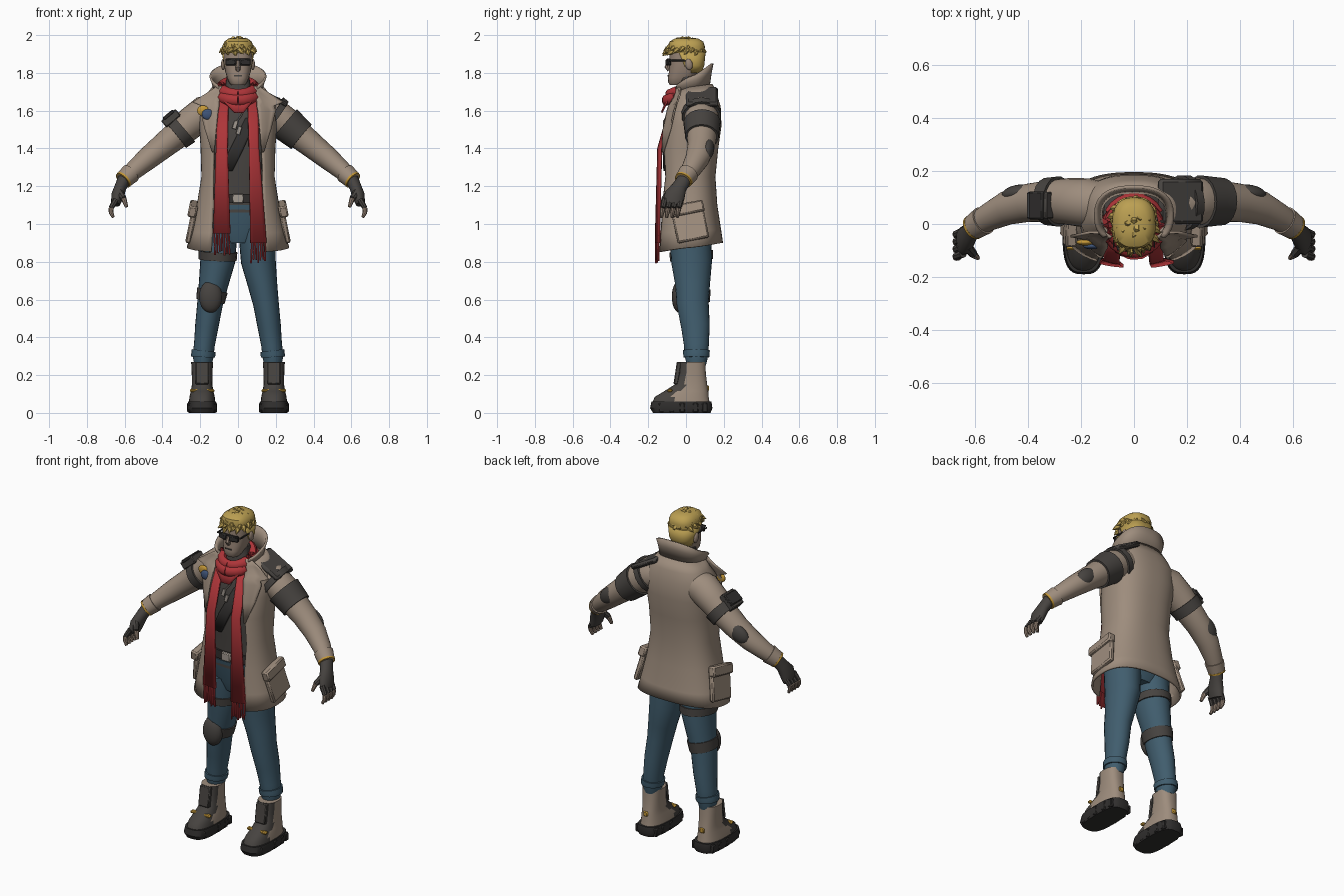
import bpy, bmesh, math, random
from mathutils import Vector, Matrix, Euler

random.seed(4)
cube = bpy.data.objects.get("Cube")
if cube:
    bpy.data.objects.remove(cube, do_unlink=True)

COLOURS = {
    "tan cloth": (.34, .265, .205), "denim": (.052, .11, .155), "red wool": (.42, .035, .04),
    "dark grey": (.062, .056, .051), "blond": (.50, .35, .085), "skin": (.30, .225, .175),
    "gold": (.55, .31, .04), "black rubber": (.03, .028, .027), "blue patch": (.05, .09, .19),
    "pale metal": (.36, .32, .28)}
MATS = {}
for label, rgb in COLOURS.items():
    m = bpy.data.materials.new(label)
    m.use_nodes = True
    m.diffuse_color = (*rgb, 1)
    m.node_tree.nodes["Principled BSDF"].inputs["Base Color"].default_value = (*rgb, 1)
    MATS[label] = m


def finish(name, bm, mat, thick=0, bevel=0, accent=None, rule=None):
    bmesh.ops.recalc_face_normals(bm, faces=bm.faces)
    mesh = bpy.data.meshes.new(name)
    if rule:
        for f in bm.faces:
            f.material_index = int(rule(f.calc_center_median()))
    bm.to_mesh(mesh)
    bm.free()
    ob = bpy.data.objects.new(name, mesh)
    bpy.context.collection.objects.link(ob)
    for label in filter(None, (mat, accent)):
        mesh.materials.append(MATS[label])
    if thick:
        mod = ob.modifiers.new("thickness", "SOLIDIFY")
        mod.thickness, mod.offset = thick, 0
    if bevel:
        ob.modifiers.new("bevel", "BEVEL").width = bevel
    bpy.ops.object.select_all(action="DESELECT")
    ob.select_set(True)
    bpy.context.view_layer.objects.active = ob
    bpy.ops.object.shade_smooth_by_angle(angle=math.radians(40))
    return ob


def skin(bm, rings, closed, cap):
    rings = [[bm.verts.new(p) for p in ring] for ring in rings]
    for a, b in zip(rings, rings[1:]):
        n = len(a)
        for i in range(n if closed else n - 1):
            j = (i + 1) % n
            bm.faces.new((a[i], a[j], b[j], b[i]))
    if cap:
        bm.faces.new(rings[0])
        bm.faces.new(rings[-1])


def loft(name, rows, mat, cx=0, power=.8, n=36, thick=0, **kw):
    """Stack rows of (z, half width, front y, back y, front gap, rise at back)."""
    is_open = len(rows[0]) > 4
    rings = []
    for z, hw, yf, yb, *rest in rows:
        gap, rise = rest or (0, 0)
        start = math.asin((gap / hw) ** (1 / power))
        ring = []
        for i in range(n):
            t = start + (math.tau - 2 * start) * i / (n - 1 if is_open else n)
            s, c = math.sin(t), math.cos(t)
            x = math.copysign(abs(s) ** power, s) * hw
            y = (yf + yb) / 2 - math.copysign(abs(c) ** power, c) * (yb - yf) / 2
            ring.append((cx + x, y, z + rise * (1 - c) / 2))
        rings.append(ring)
    bm = bmesh.new()
    skin(bm, rings, not is_open, not is_open)
    return finish(name, bm, mat, thick, **kw)


def tube(name, pts, mat, sides=18, **kw):
    """Sweep ellipses along points of (x, y, z, radius, second radius)."""
    rings = []
    for i, p in enumerate(pts):
        a, b = pts[max(i - 1, 0)], pts[min(i + 1, len(pts) - 1)]
        t = (Vector(b[:3]) - Vector(a[:3])).normalized()
        ref = Vector((0, 0, 1)) if abs(t.y) > .9 else Vector((0, 1, 0))
        u = t.cross(ref).normalized()
        v = u.cross(t)
        angles = [math.tau * k / sides for k in range(sides)]
        rings.append([Vector(p[:3]) + u * math.cos(g) * p[3] + v * math.sin(g) * p[-1] for g in angles])
    bm = bmesh.new()
    skin(bm, rings, True, True)
    return finish(name, bm, mat, **kw)


def band(name, path, start, end, extra, mat, side):
    """Wrap a limb path between two fractional point indices."""
    pts = []
    for k in range(5):
        t = start + (end - start) * k / 4
        i = min(int(t), len(path) - 2)
        a, b = path[i], path[i + 1]
        x, y, z, r, q = (p + (o - p) * (t - i) for p, o in zip(a, b))
        pts.append((side * x, y, z, r + extra, q + extra))
    return tube(name, pts, mat)


def box(name, loc, size, mat, rot=(0, 0, 0), bevel=.005):
    bm = bmesh.new()
    bmesh.ops.create_cube(bm, size=1, matrix=Matrix.LocRotScale(Vector(loc), Euler(rot), Vector(size)))
    return finish(name, bm, mat, bevel=bevel)


def ball(name, loc, size, mat, rot=(0, 0, 0)):
    bm = bmesh.new()
    bmesh.ops.create_uvsphere(bm, u_segments=18, v_segments=12, radius=1,
                              matrix=Matrix.LocRotScale(Vector(loc), Euler(rot), Vector(size)))
    return finish(name, bm, mat)


# Long open coat with a raised collar
COAT = [(.85, .265, -.15, .19, .14, .05), (.95, .243, -.145, .18, .135, .02), (1.1, .212, -.14, .16, .13, 0),
        (1.25, .188, -.13, .15, .13, 0), (1.4, .192, -.135, .165, .125, 0), (1.52, .2, -.12, .182, .115, 0),
        (1.62, .2, -.09, .178, .1, 0), (1.68, .165, -.055, .16, .095, 0), (1.71, .13, -.05, .135, .09, .03)]
loft("coat", COAT, "tan cloth", n=48, thick=.012)
loft("coat_collar", [(1.69, .125, -.055, .12, .09, .04), (1.71, .135, -.07, .13, .1, .09),
                     (1.715, .145, -.08, .14, .115, .135)], "tan cloth", thick=.012)


def coat_front(x, z):
    z = min(max(z, COAT[0][0]), COAT[-1][0])
    a, b = next((a, b) for a, b in zip(COAT, COAT[1:]) if z <= b[0])
    _, hw, yf, yb, _, _ = (p + (q - p) * (z - a[0]) / (b[0] - a[0]) for p, q in zip(a, b))
    s = min(abs(x) / hw, .85) ** 1.25
    return (yf + yb) / 2 - (1 - s * s) ** .4 * (yb - yf) / 2


def drape(name, rows, mat, lift, side=1, thick=.009):
    """Hang a strip of (z, inner x, outer x) rows on the chest."""
    rings = []
    for z, x0, x1 in rows:
        xs = [x0 + (x1 - x0) * k / 5 for k in range(6)]
        rings.append([(side * x, coat_front(x, z) - lift, z) for x in xs])
    bm = bmesh.new()
    skin(bm, rings, False, False)
    return finish(name, bm, mat, thick)


# Shirt, trousers, belt and chest details
loft("shirt", [(1.06, .155, -.1, .12), (1.25, .15, -.1, .11), (1.42, .165, -.11, .13), (1.55, .165, -.095, .14),
               (1.65, .13, -.06, .12), (1.7, .07, -.045, .08), (1.78, .06, -.04, .06)], "dark grey")
loft("trouser_seat", [(.9, .08, -.06, .1), (.96, .165, -.08, .125), (1.1, .162, -.104, .125)], "denim")
loft("belt", [(1.11, .166, -.11, .13), (1.16, .162, -.11, .126)], "black rubber")
box("belt_buckle", (0, -.112, 1.135), (.06, .02, .05), "pale metal")
drape("chest_strap", [(1.56, .04, .1), (1.4, -.04, .03), (1.28, -.1, -.03)], "black rubber", -.015)
for k in (0, 1):
    box("chest_tag", (-.015 + k * .02, -.118, 1.525 - k * .03), (.022, .006, .045), "pale metal", (0, .3, 0), .002)
tube("tag_chain", [(.04, -.09, 1.62, .004), (.015, -.105, 1.57, .004), (-.01, -.118, 1.54, .004)], "pale metal", 6)

# Scarf loops, tails and fringe
for k in (0, 1):
    loop = []
    for i in range(25):
        a = math.tau * i / 24
        loop.append((math.sin(a) * (.098 - k * .012), .0 - math.cos(a) * (.1 - k * .018) - .005,
                     1.69 + k * .03 - math.cos(a) * .035, .03, .024))
    tube("scarf_loop", loop, "red wool", 10)
drape("scarf_fold", [(1.69, -.085, .085), (1.64, -.07, .07), (1.59, -.02, .03)], "red wool", .03)
TAILS = {"right": (-1, .83, [(1.68, .05, .105), (1.4, .055, .115), (.95, .04, .13)]),
         "left": (1, .785, [(1.68, .05, .105), (1.4, .058, .11), (.9, .065, .15)])}
for label, (side, low, rows) in TAILS.items():
    drape(label + "_scarf_tail", rows, "red wool", .014, side, .012)
    top, x0, x1 = rows[-1]
    for k in range(7):
        x = x0 + (x1 - x0) * (k + .5) / 7
        end = low + random.uniform(0, .03)
        box(label + "_fringe", (side * x, coat_front(x, top) - .014, (top + end) / 2),
            (.009, .009, top - end), "red wool", (0, random.uniform(-.05, .05), 0), .002)

# Badges on the chest
for x, z, mat in ((-.185, 1.6, "gold"), (-.16, 1.58, "blue patch")):
    ball("badge", (x, coat_front(x, z) - .022, z), (.032, .012, .028), mat)

# Limbs are described on the left and mirrored
ARM = [(.1, .07, 1.6, .085, .085), (.18, .08, 1.585, .093, .093), (.25, .085, 1.535, .085, .088),
       (.32, .085, 1.475, .075, .08), (.4, .08, 1.41, .067, .072), (.48, .06, 1.345, .06, .064),
       (.55, .025, 1.285, .05, .052), (.61, -.015, 1.23, .04, .04)]
LEG = [(.1, .02, .98, .1, .11), (.108, .03, .8, .092, .108), (.13, .035, .68, .078, .092),
       (.148, .035, .58, .068, .085), (.165, .05, .46, .062, .076), (.178, .055, .36, .055, .066),
       (.185, .055, .3, .056, .062), (.185, .055, .25, .045, .05)]
for side, label in ((-1, "right"), (1, "left")):
    def part(word):
        return label + "_" + word

    def flip(pts):
        return [(side * p[0], *p[1:]) for p in pts]

    drape(part("lapel"), [(1.73, .085, .11), (1.69, .09, .17), (1.645, .1, .24), (1.625, .1, .19), (1.6, .105, .2),
                          (1.5, .115, .175), (1.38, .125, .135)], "tan cloth", .014, side)
    box(part("pocket"), (side * .243, .02, 1.01), (.03, .17, .2), "tan cloth", (.2, -side * .2, 0), .008)
    box(part("pocket_flap"), (side * .238, .005, 1.08), (.045, .18, .06), "tan cloth", (.2, -side * .2, 0), .008)
    # Sleeve, elbow pad and wrist
    tube(part("sleeve"), flip(ARM), "tan cloth", 24)
    band(part("cuff"), ARM, 6.3, 6.9, .007, "tan cloth", side)
    band(part("wrist_band"), ARM, 6.88, 7, .008, "gold", side)
    ball(part("elbow_pad"), (side * .44, .118, 1.395), (.07, .03, .045), "dark grey", (0, side * .7, side * -.2))
    # Gloved hand with bare fingertips
    tube(part("glove"), flip([(.6, -.005, 1.24, .036, .038), (.622, -.035, 1.195, .032, .04),
                              (.638, -.06, 1.15, .034, .055), (.648, -.07, 1.105, .024, .052)]), "dark grey")
    for k in range(4):
        y = -.112 + k * .028
        mid = (.672, y - .01, 1.085, .014)
        tube(part("finger_base"), flip([(.645, y, 1.13, .016), mid]), "dark grey", 8)
        tube(part("finger_tip"), flip([mid, (.672, y - .015, 1.06, .012), (.66, y - .018, 1.035, .008)]), "skin", 8)
    tube(part("thumb"), flip([(.63, -.085, 1.17, .02), (.605, -.115, 1.135, .016)]), "dark grey", 8)
    tube(part("thumb_tip"), flip([(.605, -.115, 1.135, .015), (.59, -.128, 1.09, .009)]), "skin", 8)
    # Trouser leg
    tube(part("trouser_leg"), flip(LEG), "denim", 24)
    band(part("trouser_crease"), LEG, 5.5, 6.1, .008, "denim", side)
    # Boot with dark toe and tongue
    cx = side * .19
    loft(part("boot_sole"), [(0, .07, -.175, .13), (.025, .08, -.19, .14), (.06, .074, -.183, .135)],
         "black rubber", cx, .65)
    loft(part("boot_upper"), [(.055, .07, -.178, .125), (.085, .067, -.165, .12), (.115, .06, -.115, .118),
                              (.15, .054, -.06, .112), (.21, .055, -.04, .105), (.27, .058, -.035, .102)],
         "tan cloth", cx, accent="dark grey", rule=lambda c: c.y < (-.06 if c.z < .13 else .0))
    box(part("boot_tongue"), (cx, -.045, .21), (.07, .025, .12), "dark grey", (-.15, 0, 0))
    box(part("boot_strap"), (cx, -.085, .118), (.13, .025, .016), "gold")
    box(part("heel_tag"), (cx, .117, .13), (.03, .012, .03), "gold")
    for y in (-.13, -.075, -.02, .05, .1):
        for edge in (-1, 1):
            box(part("sole_lug"), (cx + edge * (.07 - abs(y) * .1), y, .028), (.024, .03, .05), "black rubber")

# Straps and pads worn on one side only
band("left_arm_band", ARM, 2, 3.2, .011, "dark grey", 1)
band("left_shoulder_strap", ARM, 1, 1.4, .012, "dark grey", 1)
box("left_shoulder_pad", (.175, .085, 1.672), (.19, .17, .03), "dark grey", (0, .5, 0), .012)
band("right_arm_band", ARM, 2.5, 3.1, .011, "dark grey", -1)
box("right_arm_pouch", (-.355, .07, 1.56), (.1, .1, .045), "dark grey", (0, -.7, 0))
box("right_arm_pouch_lid", (-.367, .07, 1.577), (.07, .105, .02), "black rubber", (0, -.7, 0))
band("thigh_strap", LEG, .7, .95, .008, "dark grey", -1)
band("knee_strap", LEG, 2.3, 2.9, .007, "dark grey", -1)
ball("knee_pad", (-.145, -.035, .615), (.062, .04, .085), "dark grey")

# Head and face
loft("head", [(1.735, .035, -.085, -.01), (1.75, .048, -.094, .02), (1.775, .058, -.095, .045),
              (1.81, .068, -.09, .07), (1.85, .074, -.087, .086), (1.9, .076, -.087, .09), (1.95, .07, -.08, .085)], "skin")
tube("nose", [(0, -.083, 1.87, .008), (0, -.1, 1.83, .014), (0, -.088, 1.815, .012)], "skin", 8)
box("mouth", (0, -.094, 1.785), (.04, .006, .006), "dark grey", bevel=0)
box("glasses_bridge", (0, -.094, 1.87), (.13, .012, .01), "black rubber", bevel=.002)
for side in (-1, 1):
    box("glasses_lens", (side * .038, -.093, 1.857), (.058, .018, .036), "black rubber", (0, 0, side * .25), .006)
    box("glasses_arm", (side * .076, -.04, 1.865), (.006, .1, .01), "black rubber", bevel=.002)
    ball("ear", (side * .078, .015, 1.845), (.012, .02, .03), "skin", (.2, 0, 0))

# Hair cap, nape and swept locks
loft("hair_cap", [(1.905, .079, -.086, .097), (1.94, .082, -.094, .1), (1.965, .073, -.088, .092),
                  (1.982, .05, -.06, .065), (1.986, .02, -.03, .03)], "blond")
loft("hair_nape", [(1.8, .055, -.03, .078, .05, 0), (1.84, .073, -.05, .093, .07, 0),
                   (1.91, .08, -.07, .1, .07, 0)], "blond", thick=.008)
for k in range(60):
    turn, tilt = k * 2.4, math.sqrt((k + .5) / 60) * 1.5
    d = Vector((math.sin(turn) * math.sin(tilt), math.cos(turn) * math.sin(tilt), math.cos(tilt)))
    root = Vector((d.x * .07, d.y * .085 + .003, 1.91 + d.z * .066))
    flow = Vector((d.x * .4 + random.uniform(-.5, .5), d.y * .4 - .5, -.7 * math.sin(tilt)))
    mid, tip = root + d * .012 + flow * .016, root + d * .013 + flow * .036
    tube("hair_lock", [(*root, .017), (*mid, .013), (*tip, .002)], "blond", 6)
